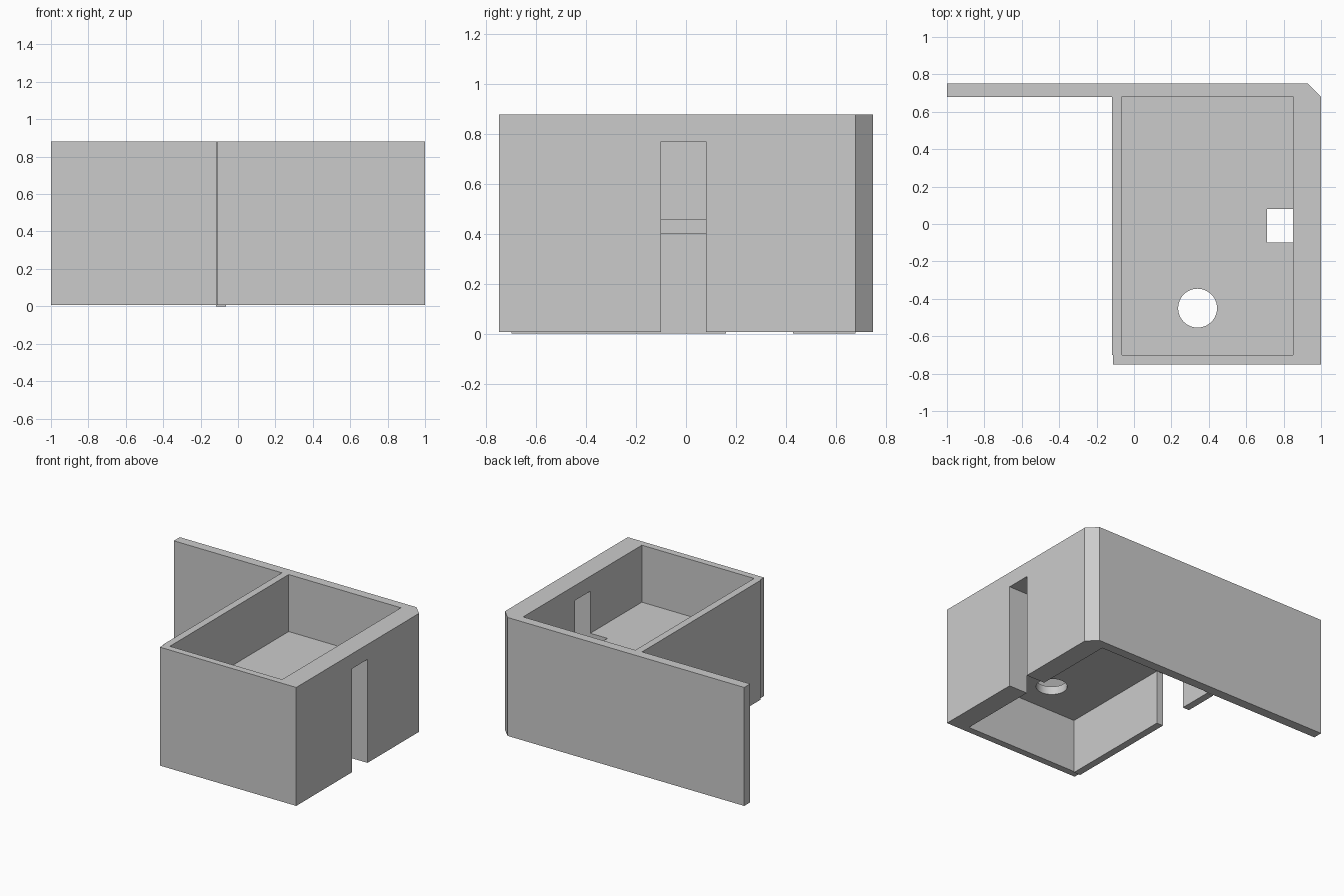
import bpy, bmesh, math

if "Cube" in bpy.data.objects:
    bpy.data.objects.remove(bpy.data.objects["Cube"])

BASE, TOP = 0.007, 0.88


def prism(name, outline, z0, z1):
    """Extrude a counter-clockwise plan outline from z0 to z1."""
    bm = bmesh.new()
    face = bm.faces.new([bm.verts.new((x, y, z0)) for x, y in outline])
    ext = bmesh.ops.extrude_face_region(bm, geom=[face])
    for v in ext["geom"]:
        if isinstance(v, bmesh.types.BMVert):
            v.co.z = z1
    bmesh.ops.recalc_face_normals(bm, faces=bm.faces)
    mesh = bpy.data.meshes.new(name)
    bm.to_mesh(mesh)
    bm.free()
    obj = bpy.data.objects.new(name, mesh)
    bpy.context.collection.objects.link(obj)
    return obj


def box(name, x0, x1, y0, y1, z0, z1):
    return prism(name, [(x0, y0), (x1, y0), (x1, y1), (x0, y1)], z0, z1)


def combine(target, tool, operation):
    """Apply a boolean and discard the tool."""
    tool.hide_render = True
    mod = target.modifiers.new(tool.name, "BOOLEAN")
    mod.operation, mod.object, mod.solver = operation, tool, "EXACT"
    bpy.context.view_layer.objects.active = target
    bpy.ops.object.modifier_apply(modifier=mod.name)
    bpy.data.objects.remove(tool)


# Block plus long back wall with a chamfered corner
building = prism("walled_box", [
    (-0.112, -0.75), (1, -0.75), (1, 0.68), (0.93, 0.75),
    (-1, 0.75), (-1, 0.68), (-0.112, 0.68)], BASE, TOP)

# Left wall stands slightly proud and reaches the ground
combine(building, box("left_wall", -0.118, 0.0, -0.70, 0.68, 0, TOP), "UNION")

# Upper and lower rooms leave the floor slab between them
combine(building, box("upper_room", -0.065, 0.85, -0.70, 0.683, 0.46, 1.0), "DIFFERENCE")
combine(building, box("lower_room", -0.065, 0.85, -0.70, 0.683, -0.1, 0.40), "DIFFERENCE")

# Tall slot through the right wall and floor edge
combine(building, box("side_slot", 0.71, 1.1, -0.10, 0.08, -0.1, 0.77), "DIFFERENCE")

# Low doorway in the left wall
combine(building, box("doorway", -0.2, 0.0, 0.16, 0.43, -0.1, 0.40), "DIFFERENCE")

# Round hole in the floor
circle = [(0.34 + 0.104 * math.cos(a), -0.45 + 0.104 * math.sin(a))
          for a in (math.tau * i / 48 for i in range(48))]
combine(building, prism("floor_hole", circle, 0.3, 0.6), "DIFFERENCE")

building.select_set(True)
bpy.context.view_layer.objects.active = building
bpy.ops.object.shade_smooth_by_angle(angle=math.radians(30))
